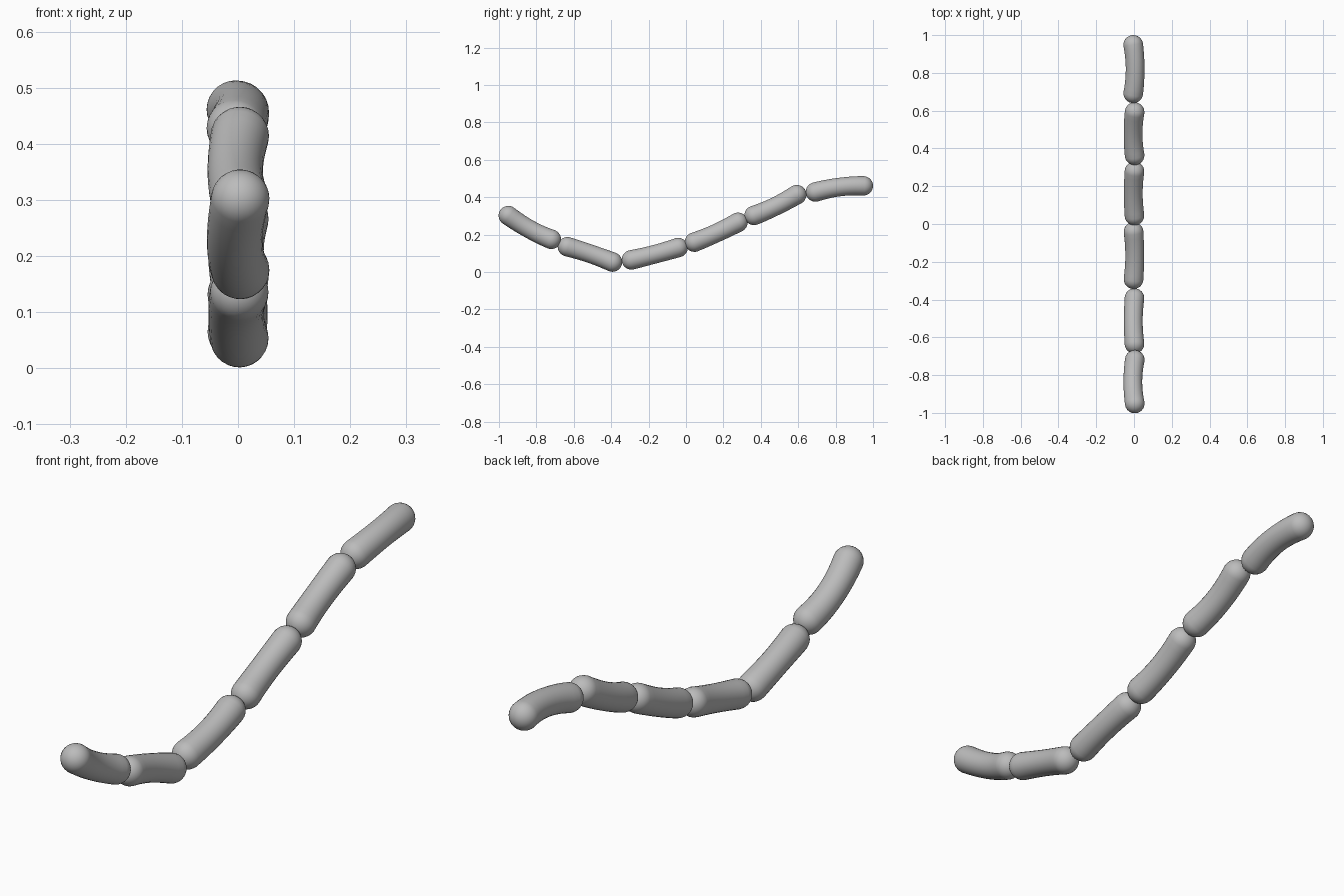
import bpy, bmesh, math
from mathutils import Vector

cube = bpy.data.objects.get("Cube")
if cube:
    bpy.data.objects.remove(cube, do_unlink=True)

grey = bpy.data.materials.new("plain grey")
grey.use_nodes = True
colour = (0.5, 0.5, 0.5, 1)
grey.diffuse_color = colour
grey.node_tree.nodes["Principled BSDF"].inputs["Base Color"].default_value = colour

RADIUS = 0.052
SIDES = 28
CAP_RINGS = 8
BODY_RINGS = 10


def stations():
    """Distance along the body (0-1), overshoot into a cap, ring size."""
    quarter = [math.pi / 2 * i / CAP_RINGS for i in range(1, CAP_RINGS)]
    start = [(0, -math.cos(a), math.sin(a)) for a in quarter]
    body = []
    for i in range(BODY_RINGS + 1):
        t = i / BODY_RINGS
        body.append((t, 0, 1 - 0.05 * math.sin(math.pi * t)))
    end = [(1, math.cos(a), math.sin(a)) for a in reversed(quarter)]
    return start + body + end


def link(name, start, end, bow_x, bow_z):
    """One rounded link, gently bowed between its two cap centres."""
    a, b = Vector((0, *start)), Vector((0, *end))
    bow = Vector((bow_x, 0, bow_z))

    def centre(t):
        return a.lerp(b, t) + bow * (4 * t * (1 - t) - 0.4)

    def tangent(t):
        return (b - a + bow * 4 * (1 - 2 * t)).normalized()

    bm = bmesh.new()
    rings = []
    for t, over, size in stations():
        along = tangent(t)
        side = Vector((1, 0, 0)) - along * along.x
        side.normalize()
        up = side.cross(along)
        mid = centre(t) + along * over * RADIUS
        ring = []
        for i in range(SIDES):
            ang = math.tau * i / SIDES
            ring.append(bm.verts.new(
                mid + (side * math.cos(ang) + up * math.sin(ang)) * RADIUS * size))
        rings.append(ring)
    for r, s in zip(rings, rings[1:]):
        for i in range(SIDES):
            j = (i + 1) % SIDES
            bm.faces.new((r[i], r[j], s[j], s[i]))
    # Rounded tips
    for ring, t, sign in ((rings[0], 0, -1), (rings[-1], 1, 1)):
        tip = bm.verts.new(centre(t) + tangent(t) * sign * RADIUS)
        for i in range(SIDES):
            bm.faces.new((ring[i], ring[(i + 1) % SIDES], tip))
    bmesh.ops.recalc_face_normals(bm, faces=bm.faces)
    for f in bm.faces:
        f.smooth = True
    mesh = bpy.data.meshes.new(name)
    bm.to_mesh(mesh)
    bm.free()
    mesh.materials.append(grey)
    bpy.context.collection.objects.link(bpy.data.objects.new(name, mesh))


# Cap centres (y, z) and sideways / vertical bow of each link, front to back
LINKS = [
    ((-0.95, 0.298), (-0.72, 0.171), -0.010, -0.010),
    ((-0.634, 0.137), (-0.393, 0.055), -0.006, 0.004),
    ((-0.292, 0.064), (-0.042, 0.130), 0.006, -0.003),
    ((0.045, 0.158), (0.278, 0.264), -0.006, -0.005),
    ((0.364, 0.300), (0.592, 0.411), -0.008, -0.007),
    ((0.692, 0.432), (0.948, 0.465), 0.010, 0.010),
]
for n, spec in enumerate(LINKS, 1):
    link(f"sausage_link_{n}", *spec)
